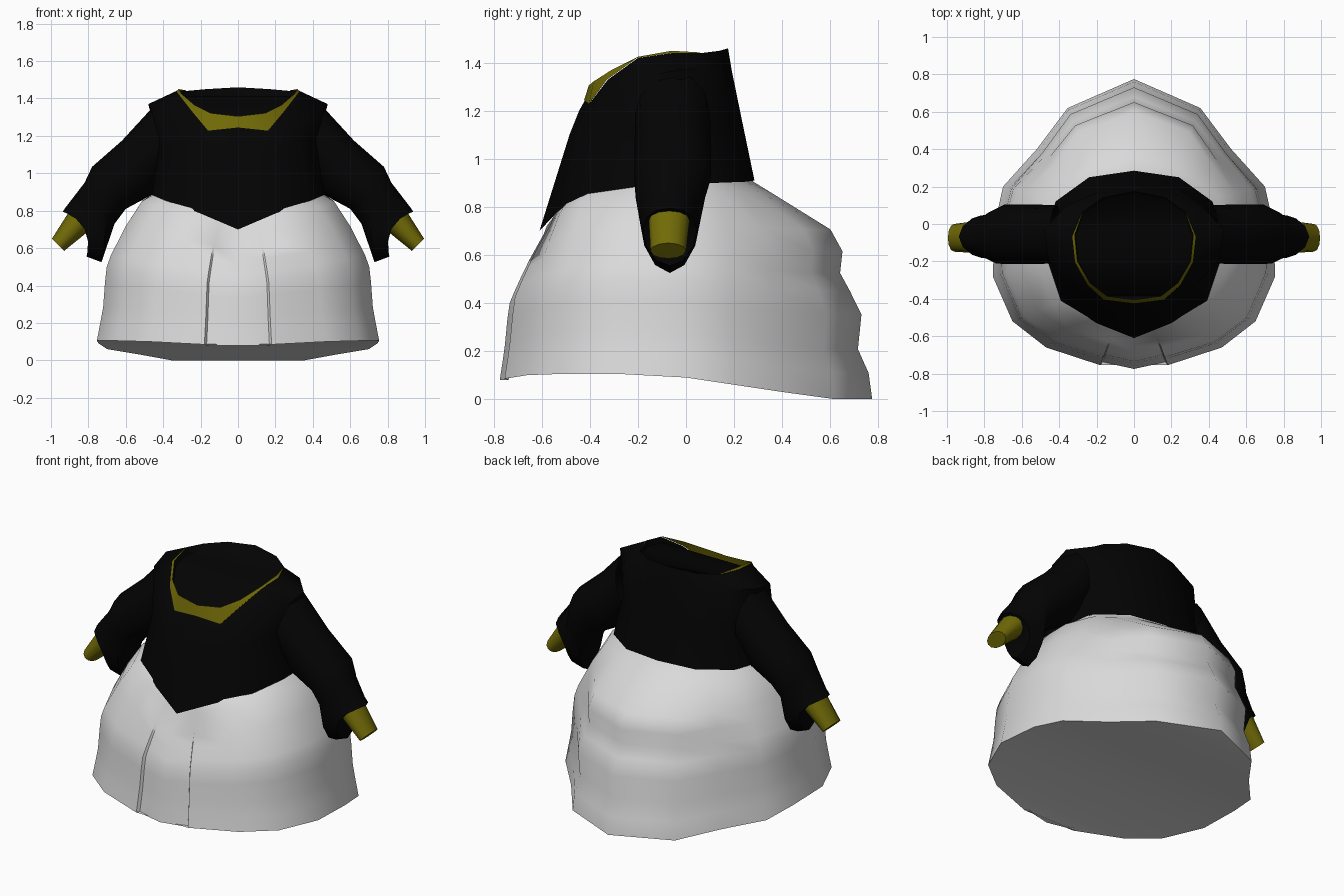
import bpy, bmesh, math
from mathutils import Vector

if "Cube" in bpy.data.objects:
    bpy.data.objects.remove(bpy.data.objects["Cube"])


def material(name, rgb):
    m = bpy.data.materials.new(name)
    m.diffuse_color = (*rgb, 1)
    m.use_nodes = True
    m.node_tree.nodes["Principled BSDF"].inputs["Base Color"].default_value = m.diffuse_color
    return m


BLACK = material("black cloth", (0.001, 0.001, 0.001))
WHITE = material("white cloth", (0.7, 0.7, 0.7))
GOLD = material("gold trim", (0.165, 0.145, 0.002))


def loft(name, rings, mat, closed=True, cap_end=False, strip_end=False, angle=35):
    """Skin a list of equal-length point rings."""
    bm = bmesh.new()
    rows = [[bm.verts.new(p) for p in ring] for ring in rings]
    n = len(rows[0])
    for a, b in zip(rows, rows[1:]):
        for i in range(n if closed else n - 1):
            j = (i + 1) % n
            bm.faces.new((a[i], a[j], b[j], b[i]))
    if cap_end:
        bm.faces.new(rows[-1])
    if strip_end:  # curved cap made of strips running from side to side
        r, h = rows[-1], n // 2
        bm.faces.new((r[0], r[1], r[-1]))
        for i in range(1, h - 1):
            bm.faces.new((r[i], r[i + 1], r[n - i - 1], r[n - i]))
        bm.faces.new((r[h - 1], r[h], r[h + 1]))
    bmesh.ops.recalc_face_normals(bm, faces=bm.faces)
    mesh = bpy.data.meshes.new(name)
    bm.to_mesh(mesh)
    bm.free()
    mesh.materials.append(mat)
    ob = bpy.data.objects.new(name, mesh)
    bpy.context.collection.objects.link(ob)
    bpy.ops.object.select_all(action='DESELECT')
    ob.select_set(True)
    bpy.context.view_layer.objects.active = ob
    bpy.ops.object.shade_smooth_by_angle(angle=math.radians(angle))
    return ob


def mirrored(half):
    """Complete a half ring whose two ends lie on x = 0."""
    return list(half) + [(-x, y, z) for x, y, z in reversed(half[1:-1])]


# Skirt: waist point, hem point and profile blend per column, front to back
# (blend -1 is the straighter front, 0 the rounded side, 1 the bustle)
columns = [
    ((0, -.58, .72), (0, -.775, .08), -1),
    ((.10, -.55, .76), (.168, -.738, .08), -1),
    ((.105, -.55, .765), (.18, -.755, .085), -1),
    ((.25, -.50, .81), (.47, -.66, .10), -.4),
    ((.37, -.41, .86), (.65, -.52, .105), 0),
    ((.445, -.2, .89), (.755, -.28, .105), 0),
    ((.445, 0, .895), (.745, .0, .09), 0),
    ((.38, .13, .90), (.70, .20, .06), 0),
    ((.28, .20, .905), (.52, .40, .03), .5),
    ((.19, .25, .905), (.355, .62, 0), 1),
    ((0, .28, .905), (0, .775, 0), 1),
]
drop = [0, .05, .22, .32, .42, .5, .61, .77, .88, 1]
front = [0, .06, .37, .53, .68, .79, .84, .89, .94, 1]
plain = [0, .22, .5, .63, .76, .83, .86, .89, .94, 1]
bustle = [0, .15, .65, .75, .73, .81, .91, .88, .97, 1]
rings = [mirrored([(t[0] * .95, t[1] * .95, t[2] + .03) for t, h, w in columns])]
for t, f0, p, b in zip(drop, front, plain, bustle):
    half = []
    for top, hem, w in columns:
        f = p + (b - p) * w if w > 0 else p + (p - f0) * w
        half.append((top[0] + (hem[0] - top[0]) * f,
                     top[1] + (hem[1] - top[1]) * f,
                     top[2] + (hem[2] - top[2]) * t))
    rings.append(mirrored(half))
loft("skirt", rings, WHITE, strip_end=True, angle=55)

# Bodice: half rings from back to front
waist = [(0, .285, .91), (.24, .25, .905), (.42, .12, .90), (.46, -.05, .89),
         (.46, -.20, .885), (.39, -.41, .855), (.20, -.53, .785), (0, -.61, .70)]
chest = [(0, .235, 1.15), (.22, .20, 1.15), (.37, .10, 1.15), (.42, -.05, 1.15),
         (.42, -.20, 1.15), (.34, -.37, 1.13), (.18, -.465, 1.11), (0, -.485, 1.10)]
shoulder = [(0, .19, 1.37), (.20, .165, 1.37), (.36, .10, 1.38), (.48, -.03, 1.37),
            (.46, -.18, 1.34), (.33, -.33, 1.27), (.18, -.425, 1.20), (0, -.445, 1.20)]
neck = [(0, .175, 1.46), (.17, .14, 1.45), (.28, .06, 1.44), (.33, -.06, 1.44),
        (.315, -.20, 1.42), (.245, -.325, 1.33), (.16, -.40, 1.228), (0, -.42, 1.245)]
inside = [(x * .95, (y + .1) * .95 - .1, z - .03) for x, y, z in neck]
loft("bodice", [mirrored(r) for r in (waist, chest, shoulder, neck, inside)],
     BLACK, strip_end=True, angle=60)

# Collar: upright band around the front of the neckline
upper = [(.275, .06, 1.443), (.317, -.06, 1.45), (.302, -.20, 1.425),
         (.235, -.315, 1.367), (.145, -.385, 1.322), (0, -.405, 1.305)]
lower = [(x, y - .004, z) for x, y, z in neck[2:]]
strip = [h + [(-x, y, z) for x, y, z in reversed(h[:-1])] for h in (lower, upper)]
loft("collar", strip, GOLD, closed=False)


def oval(side, up, low, y0, y1, pull=0, n=12):
    """Oval ring between an upper and a lower xz point; pull sets back its sides."""
    up, low = Vector((up[0], 0, up[1])), Vector((low[0], 0, low[1]))
    mid, half = (up + low) / 2, (up - low) / 2
    back = Vector((-half.z, 0, half.x)).normalized() * pull
    pts = []
    for i in range(n):
        a = 2 * math.pi * i / n
        p = mid + half * math.cos(a) + back * math.sin(a) ** 2
        pts.append((side * p.x, (y0 + y1) / 2 + (y1 - y0) / 2 * math.sin(a), p.z))
    return pts


# Sleeves with a hanging end, and cuffs, on both sides
for side, label in ((-1, "left"), (1, "right")):
    sleeve = [oval(side, (.45, 1.36), (.38, 1.02), -.21, .10),
              oval(side, (.62, 1.175), (.46, .885), -.215, .105),
              oval(side, (.78, 1.035), (.60, .81), -.215, .105),
              oval(side, (.82, .95), (.66, .73), -.21, .08),
              oval(side, (.92, .82), (.73, .525), -.19, .055, pull=.1),
              oval(side, (.937, .795), (.81, .555), -.18, .045, pull=.06)]
    loft(label + "_sleeve", sleeve, BLACK, strip_end=True, angle=50)
    cuff = [oval(side, (.90, .80), (.80, .69), -.155, .015),
            oval(side, (.995, .65), (.93, .585), -.148, .0)]
    loft(label + "_cuff", cuff, GOLD, cap_end=True, angle=45)
